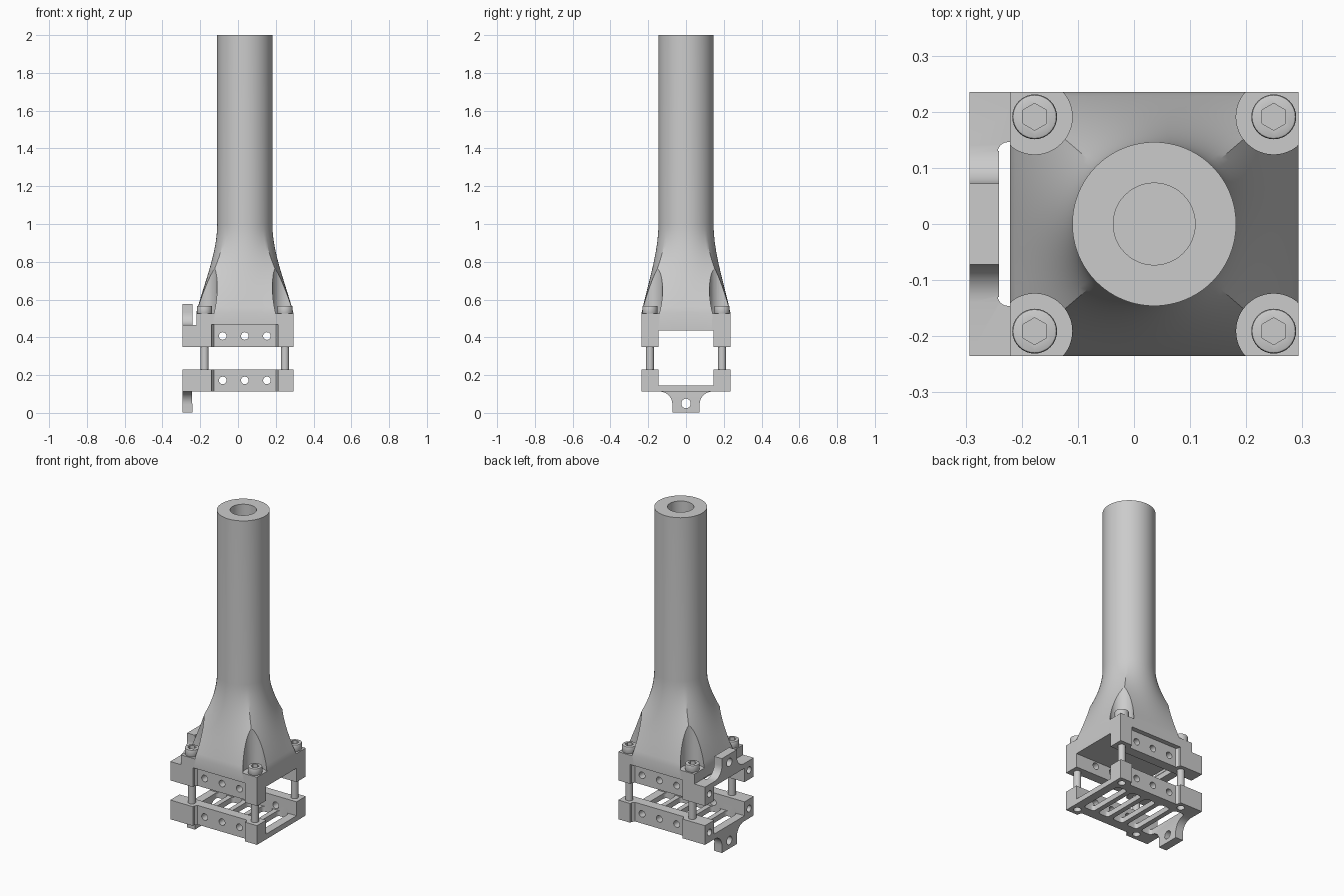
import bpy, bmesh, math
from mathutils import Matrix, Vector

old = bpy.data.objects.get("Cube")
if old:
    bpy.data.objects.remove(old)

grey = bpy.data.materials.new("plain_grey")
grey.use_nodes = True
grey.diffuse_color = (0.6, 0.6, 0.6, 1)
grey.node_tree.nodes["Principled BSDF"].inputs["Base Color"].default_value = (0.6, 0.6, 0.6, 1)

CX = 0.036                      # axis of the tube
HX, HY = 0.257, 0.235           # half size of the clamp body
BOLTS = [(CX + sx * 0.213, sy * 0.191) for sx in (-1, 1) for sy in (-1, 1)]


def finish(bm, name):
    bmesh.ops.recalc_face_normals(bm, faces=bm.faces)
    mesh = bpy.data.meshes.new(name)
    bm.to_mesh(mesh)
    bm.free()
    mesh.materials.append(grey)
    ob = bpy.data.objects.new(name, mesh)
    bpy.context.collection.objects.link(ob)
    return ob


def loft(rings, name):
    """Closed solid through a stack of equal rings of points."""
    bm = bmesh.new()
    rows = [[bm.verts.new(p) for p in ring] for ring in rings]
    n = len(rows[0])
    for a, b in zip(rows, rows[1:]):
        for i in range(n):
            j = (i + 1) % n
            bm.faces.new((a[i], a[j], b[j], b[i]))
    bm.faces.new(rows[0])
    bm.faces.new(rows[-1])
    return finish(bm, name)


def box(name, x0, x1, y0, y1, z0, z1):
    pts = [(x0, y0), (x1, y0), (x1, y1), (x0, y1)]
    return loft([[(x, y, z) for x, y in pts] for z in (z0, z1)], name)


def rod(name, base, radius, length, axis="Z", sides=32):
    """Cylinder that starts at base and runs along an axis."""
    turn = {"X": Matrix.Rotation(math.pi / 2, 4, "Y"),
            "Y": Matrix.Rotation(-math.pi / 2, 4, "X"), "Z": Matrix()}[axis]
    bm = bmesh.new()
    bmesh.ops.create_cone(bm, cap_ends=True, segments=sides, radius1=radius, radius2=radius,
                          depth=length, matrix=Matrix.Translation(base) @ turn
                          @ Matrix.Translation((0, 0, length / 2)))
    return finish(bm, name)


def combine(target, parts, operation):
    """Boolean the parts into the target, then drop them."""
    for part in parts:
        mod = target.modifiers.new("bool", "BOOLEAN")
        mod.operation, mod.solver, mod.object = operation, "EXACT", part
        bpy.context.view_layer.objects.active = target
        bpy.ops.object.modifier_apply(modifier=mod.name)
        bpy.data.objects.remove(part)


def smooth(ob):
    bpy.ops.object.select_all(action="DESELECT")
    ob.select_set(True)
    bpy.context.view_layer.objects.active = ob
    bpy.ops.object.shade_smooth_by_angle(angle=math.radians(28))


def ear(z, up):
    """Hinge ear with concave flanks; z is its root height, up is +1 or -1."""
    r, half, height = 0.068, 0.072, 0.112
    side = [(half, height)]
    for i in range(9):
        a = math.radians(90 * i / 8)
        side.append((half + r - r * math.cos(a), r - r * math.sin(a)))
    side.append((half + r, -0.02))
    outline = side + [(-y, h) for y, h in reversed(side)]
    return loft([[(x, y, z + up * h) for y, h in outline] for x in (-0.293, -0.241)], "ear")


def slot(x0, x1, z0, z1):
    """Slot across the floor with rounded corners."""
    r, pts = 0.018, []
    for k, (x, y) in enumerate([(x1 - r, 0.146 - r), (x0 + r, 0.146 - r),
                                (x0 + r, r - 0.146), (x1 - r, r - 0.146)]):
        for i in range(5):
            a = math.radians(90 * k + 22.5 * i)
            pts.append((x + r * math.cos(a), y + r * math.sin(a)))
    return loft([[(x, y, z) for x, y in pts] for z in (z0, z1)], "slot")


def side_recess(sign, z0, z1):
    """Shallow pocket with sloped ends in a side wall."""
    pts = [(-0.14, 0.3), (-0.14, 0.222), (-0.128, 0.206), (0.2, 0.206), (0.212, 0.222), (0.212, 0.3)]
    return loft([[(x, sign * y, z) for x, y in pts] for z in (z0, z1)], "recess")


def wall_holes(z):
    cuts = [rod("hole", (CX + dx, -0.4, z), 0.02, 0.8, "Y") for dx in (-0.117, 0, 0.117)]
    cuts += [rod("hole", (-0.31, s * 0.191, z), 0.02, 0.07, "X") for s in (-1, 1)]
    return cuts


# Upper clamp: rectangular body lofted into the round tube
def section(z, t):
    ring = []
    for i in range(96):
        a = 2 * math.pi * i / 96
        c, s = math.cos(a), math.sin(a)
        m = max(abs(c), abs(s))
        square, circle = Vector((c / m * HX, s / m * HY)), Vector((c, s)) * 0.146
        p = square.lerp(circle, t)
        ring.append((CX + p.x, p.y, z))
    return ring


rings = [section(0.35, 0)]
for i in range(17):
    u = i / 16
    rings.append(section(0.53 + 0.47 * u, 0.55 * (1 - (1 - u) ** 2) + 0.45 * u * u * (3 - 2 * u)))
rings.append(section(2.0, 1))
upper = loft(rings, "upper_clamp_and_tube")
combine(upper, [box("flange", -0.293, -0.1, -0.235, 0.235, 0.35, 0.465), ear(0.465, 1)], "UNION")
cuts = [box("channel", -0.5, 0.5, -0.146, 0.146, 0.3, 0.435),
        slot(-0.243, -0.19, 0.4, 0.466),
        rod("bore", (CX, 0, 1.0), 0.073, 1.1, sides=48),
        rod("ear_hole", (-0.35, 0, 0.527), 0.025, 0.12, "X")]
cuts[1].data.transform(Matrix.Translation((0, 0, 0)))
cuts += [side_recess(s, 0.3, 0.468) for s in (-1, 1)] + wall_holes(0.407)
cuts += [rod("pocket", (x, y, 0.525), 0.067, 0.5, sides=48) for x, y in BOLTS]
combine(upper, cuts, "DIFFERENCE")
smooth(upper)

# Lower clamp: slotted tray with raised side walls
lower = box("lower_clamp", -0.293, 0.293, -0.235, 0.235, 0.113, 0.23)
combine(lower, [ear(0.113, -1)], "UNION")
cuts = [box("channel", -0.5, 0.5, -0.146, 0.146, 0.145, 0.4),
        rod("ear_hole", (-0.35, 0, 0.05), 0.025, 0.12, "X")]
cuts += [slot(x, x + 0.073, 0.05, 0.2) for x in [-0.243 + 0.103 * i for i in range(5)]]
cuts += [side_recess(s, 0.05, 0.3) for s in (-1, 1)] + wall_holes(0.172)
cuts += [rod("bolt_hole", (x, y, 0.05), 0.022, 0.1) for x, y in BOLTS]
combine(lower, cuts, "DIFFERENCE")
smooth(lower)

# Socket-head bolts joining both clamps
for n, (x, y) in enumerate(BOLTS):
    bolt = rod("bolt_%d" % (n + 1), (x, y, 0.14), 0.0215, 0.4)
    head = rod("head", (x, y, 0.524), 0.04, 0.043)
    bev = head.modifiers.new("edge", "BEVEL")
    bev.width, bev.segments = 0.005, 2
    bpy.context.view_layer.objects.active = head
    bpy.ops.object.modifier_apply(modifier=bev.name)
    combine(bolt, [head], "UNION")
    combine(bolt, [rod("socket", (x, y, 0.545), 0.024, 0.05, sides=6)], "DIFFERENCE")
    smooth(bolt)
